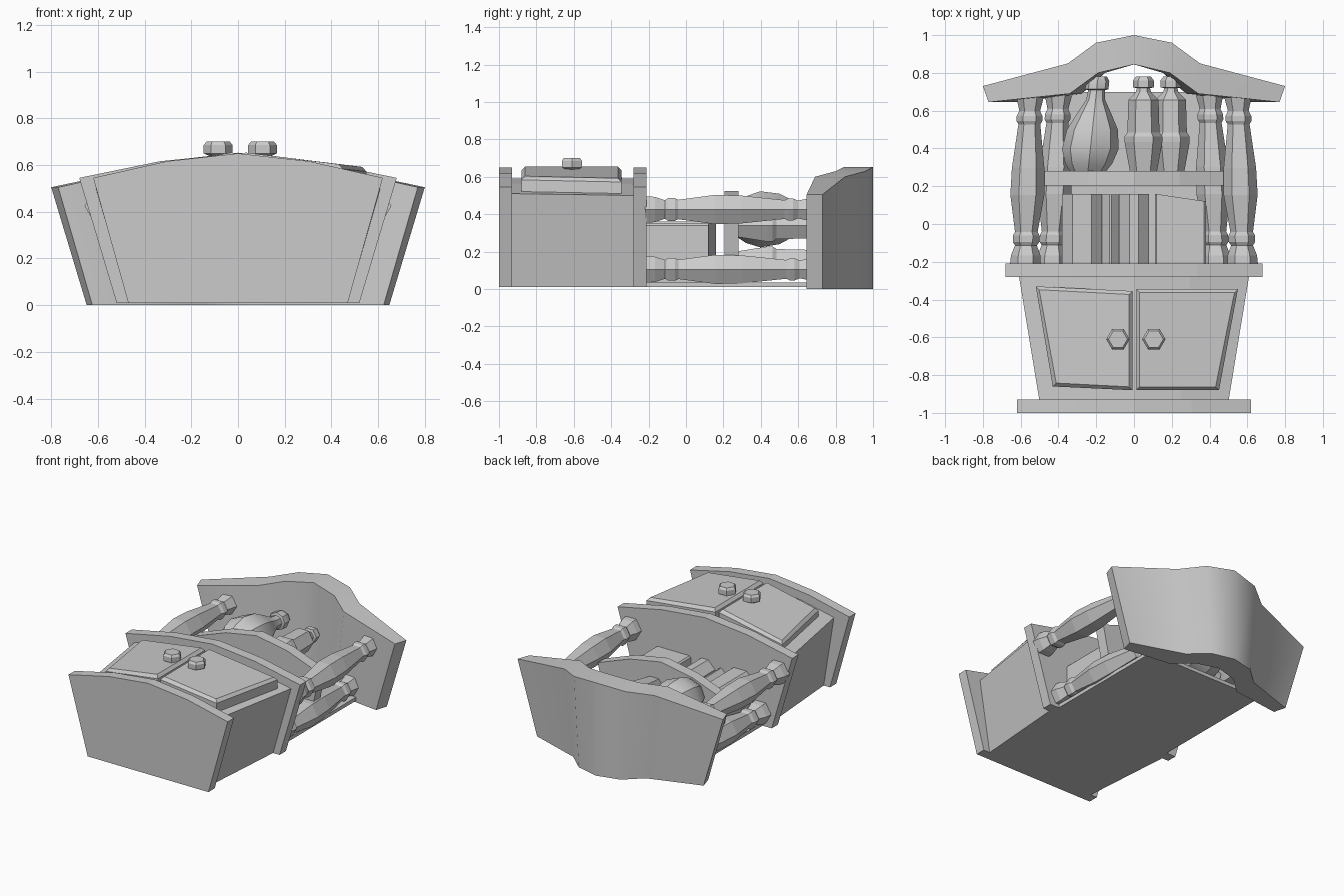
import bpy, bmesh, math
from mathutils import Vector

cube = bpy.data.objects.get("Cube")
if cube:
    bpy.data.objects.remove(cube, do_unlink=True)

GREY = (0.6, 0.6, 0.6, 1.0)
mat = bpy.data.materials.new("plain_grey")
mat.use_nodes = True
mat.diffuse_color = GREY
for node in mat.node_tree.nodes:
    if node.type == 'BSDF_PRINCIPLED':
        node.inputs["Base Color"].default_value = GREY


def loft(name, rings, smooth=None):
    """Skin a list of matching closed rings and cap both ends."""
    bm = bmesh.new()
    loops = [[bm.verts.new(p) for p in ring] for ring in rings]
    n = len(loops[0])
    for a, b in zip(loops, loops[1:]):
        for i in range(n):
            j = (i + 1) % n
            bm.faces.new((a[i], a[j], b[j], b[i]))
    bm.faces.new(loops[0])
    bm.faces.new(loops[-1])
    bmesh.ops.recalc_face_normals(bm, faces=bm.faces)
    mesh = bpy.data.meshes.new(name)
    bm.to_mesh(mesh)
    bm.free()
    mesh.materials.append(mat)
    obj = bpy.data.objects.new(name, mesh)
    bpy.context.collection.objects.link(obj)
    if smooth:
        bpy.ops.object.select_all(action='DESELECT')
        obj.select_set(True)
        bpy.context.view_layer.objects.active = obj
        bpy.ops.object.shade_smooth_by_angle(angle=math.radians(smooth))
    return obj


def arch(y, back, wide, edge, crown, z0=0.01):
    """Bow-fronted board outline at depth y."""
    mid = edge + 0.68 * (crown - edge)
    half = [(back, z0), (wide, edge), (wide * 0.49, mid)]
    pts = half + [(0, crown)] + [(-x, z) for x, z in reversed(half)]
    return [(x, y, z) for x, z in pts]


def board(name, y0, y1, *shape):
    loft(name, [arch(y0, *shape), arch(y1, *shape)])


def turned(name, p0, p1, profile, sides=6, up='Y', smooth=None):
    """Turned part from p0 to p1; profile is (fraction along, radius)."""
    p0, p1 = Vector(p0), Vector(p1)
    u = Vector((1, 0, 0))
    v = Vector((0, 0, 1)) if up == 'Y' else Vector((0, 1, 0))
    rings = []
    for t, r in profile:
        c = p0.lerp(p1, t)
        angles = [math.tau * i / sides for i in range(sides)]
        rings.append([c + r * (math.cos(a) * u + math.sin(a) * v) for a in angles])
    loft(name, rings, smooth)


# Boards and lower cabinet
board("base_board", -1.0, -0.93, 0.47, 0.62, 0.545, 0.65)
board("counter_board", -0.28, -0.21, 0.52, 0.68, 0.545, 0.65)
board("shelf", 0.205, 0.28, 0.41, 0.49, 0.39, 0.525)
loft("cabinet_body", [arch(-0.94, 0.42, 0.5, 0.51, 0.59),
                      arch(-0.27, 0.47, 0.61, 0.5, 0.59)])
loft("back_panel", [[(x, y, z) for x, z in
                     ((-0.45, 0.01), (0.45, 0.01), (0.45, 0.035), (-0.45, 0.035))]
                    for y in (-0.22, 0.7)])

# Peaked roof, skinned across its width
half_roof = [(0.8, 0.77, 0.73, 0.645, 0.505), (0.35, 0.34, 0.85, 0.69, 0.6),
             (0.2, 0.19, 0.96, 0.8, 0.63), (0, 0, 1.0, 0.845, 0.653)]
mirrored = [(-a, -b, c, d, e) for a, b, c, d, e in half_roof[-2::-1]]
loft("roof", [[(xu * 0.81, yu, 0), (xu, yu, zf), (xl, yl, zf), (xl * 0.81, yl, 0)]
              for xu, xl, yu, yl, zf in half_roof + mirrored], smooth=35)


# Cupboard doors with bevelled faces, and their knobs
def door(name, corners, outer_z):
    cx = sum(x for x, y in corners) / 4
    cy = sum(y for x, y in corners) / 4
    reach = max(abs(x) for x, y in corners)

    def ring(drop, inset):
        return [(x - math.copysign(inset, x - cx), y - math.copysign(inset, y - cy),
                 0.655 - (0.655 - outer_z) * abs(x) / reach - drop) for x, y in corners]
    loft(name, [ring(0.1, 0), ring(0.02, 0), ring(0, 0.018)])


door("left_door", [(0.012, -0.345), (0.55, -0.345), (0.45, -0.88), (0.012, -0.88)], 0.592)
door("right_door", [(-0.008, -0.355), (-0.52, -0.33), (-0.43, -0.86), (-0.008, -0.88)], 0.572)
knob = [(0, 0.035), (0.4, 0.04), (0.5, 0.062), (0.85, 0.062), (1, 0.05)]
for side, x in (("left", 0.105), ("right", -0.085)):
    turned(side + "_knob", (x, -0.61, 0.6), (x, -0.61, 0.7), knob, up='Z')

# Turned columns, a front and a back pair
column = [(0, 0.082), (0.06, 0.078), (0.12, 0.058), (0.14, 0.07), (0.18, 0.07),
          (0.2, 0.06), (0.42, 0.09), (0.58, 0.086), (0.84, 0.058), (0.86, 0.068),
          (0.89, 0.068), (0.92, 0.055), (1, 0.072)]
for side, s in (("left", 1), ("right", -1)):
    turned(side + "_front_column", (s * 0.575, -0.22, 0.425), (s * 0.55, 0.67, 0.425), column)
    turned(side + "_back_column", (s * 0.435, -0.22, 0.105), (s * 0.4, 0.68, 0.105), column)

# Round flask and two shouldered bottles on the shelf
flask = [(0, 0.09), (0.1, 0.125), (0.25, 0.15), (0.45, 0.135), (0.62, 0.09),
         (0.76, 0.05), (0.86, 0.045), (0.87, 0.062), (0.95, 0.062), (1, 0.048)]
turned("flask", (-0.245, 0.27, 0.37), (-0.19, 0.78, 0.38), flask, sides=8, smooth=35)
bottle = [(0, 0.07), (0.32, 0.1), (0.38, 0.1), (0.42, 0.085), (0.76, 0.08),
          (0.84, 0.04), (0.88, 0.035), (0.89, 0.055), (0.96, 0.055), (1, 0.04)]
turned("front_bottle", (0.05, 0.27, 0.34), (0.05, 0.78, 0.34), bottle)
turned("back_bottle", (0.195, 0.27, 0.14), (0.195, 0.78, 0.14), bottle)


# Books with rounded spines
def book(name, x0, x1, y_left, y_right, top, bevel):
    section = [(x0, 0.02), (x0, top - bevel), (x0 + bevel, top),
               (x1 - bevel, top), (x1, top - bevel), (x1, 0.02)]
    low = [(x, -0.22, z) for x, z in section]
    high = [(x, y_left + (y_right - y_left) * (x - x0) / (x1 - x0), z) for x, z in section]
    loft(name, [low, high])


book("book_1", -0.38, -0.17, 0.16, 0.16, 0.36, 0.055)
book("book_2", -0.18, -0.07, 0.155, 0.155, 0.33, 0.05)
book("book_3", -0.08, 0.08, 0.16, 0.16, 0.36, 0.055)
book("book_4", 0.11, 0.38, 0.16, 0.12, 0.35, 0.01)
